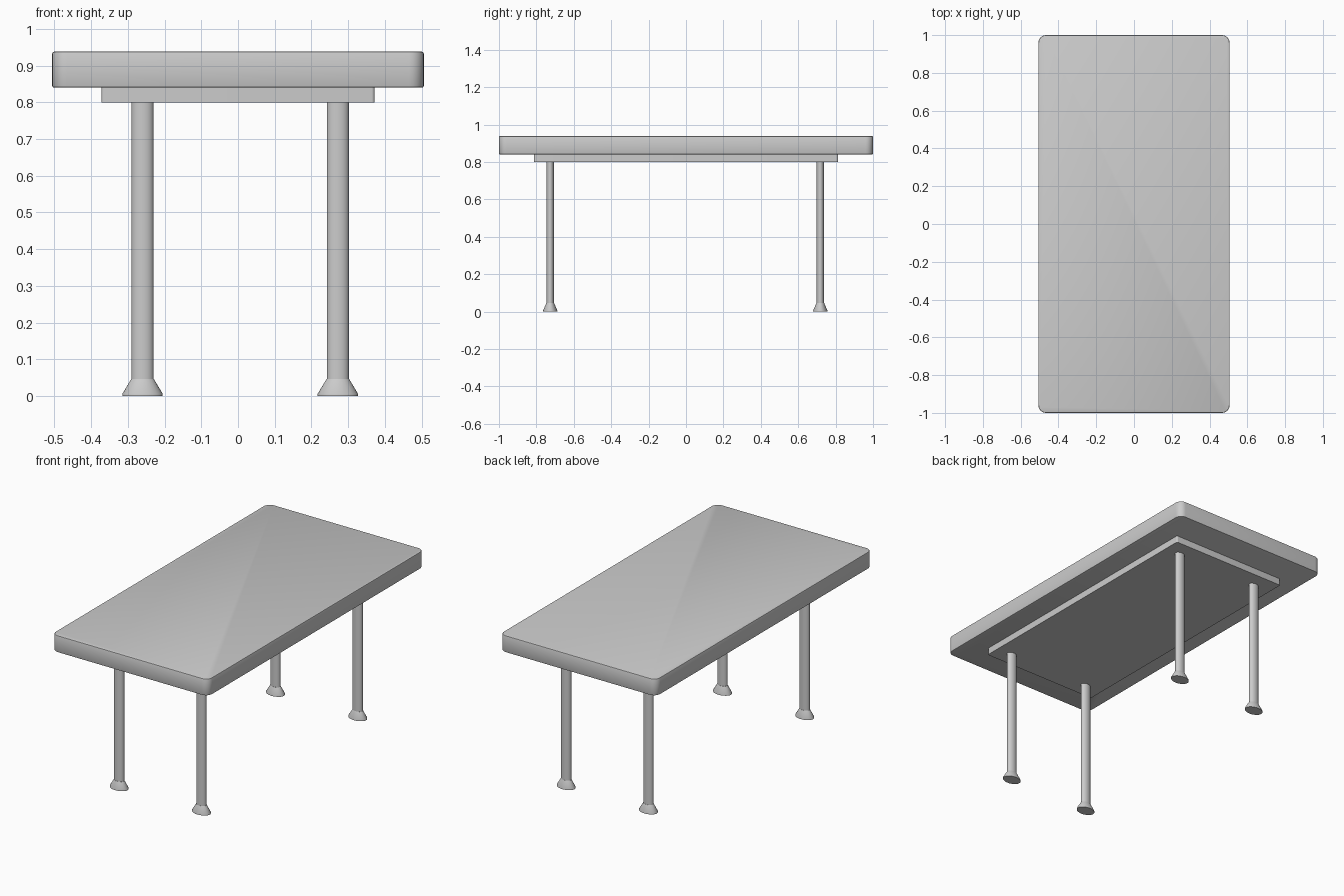
import bpy, bmesh, math

if "Cube" in bpy.data.objects:
    bpy.data.objects.remove(bpy.data.objects["Cube"])


def smooth(ob):
    bpy.ops.object.select_all(action='DESELECT')
    ob.select_set(True)
    bpy.context.view_layer.objects.active = ob
    bpy.ops.object.shade_smooth_by_angle(angle=math.radians(35))


def finish(name, bm):
    bmesh.ops.recalc_face_normals(bm, faces=bm.faces)
    me = bpy.data.meshes.new(name)
    bm.to_mesh(me)
    bm.free()
    ob = bpy.data.objects.new(name, me)
    bpy.context.collection.objects.link(ob)
    smooth(ob)
    return ob


def slab(name, hx, hy, z0, z1, corner, edge):
    """Box with rounded vertical corners and softened rims."""
    bm = bmesh.new()
    bmesh.ops.create_cube(bm, size=1)
    for v in bm.verts:
        v.co = (v.co.x * 2 * hx, v.co.y * 2 * hy, z0 + (v.co.z + 0.5) * (z1 - z0))
    upright = [e for e in bm.edges if abs(e.verts[0].co.z - e.verts[1].co.z) > 0.01]
    bmesh.ops.bevel(bm, geom=upright, offset=corner, segments=6, profile=0.5, affect='EDGES')
    if edge:
        rims = [e for e in bm.edges if abs(e.verts[0].co.z - e.verts[1].co.z) < 1e-5
                and any(abs(f.normal.z) < 0.5 for f in e.link_faces)]
        bmesh.ops.bevel(bm, geom=rims, offset=edge, segments=2, profile=0.5, affect='EDGES')
    return finish(name, bm)


def oval_lathe(name, x, y, rings, n=24):
    """Stack of oval rings (rx, ry, z), capped at both ends."""
    bm = bmesh.new()
    loops = []
    for rx, ry, z in rings:
        loops.append([bm.verts.new((x + rx * math.cos(2 * math.pi * i / n),
                                    y + ry * math.sin(2 * math.pi * i / n), z))
                      for i in range(n)])
    for a, b in zip(loops, loops[1:]):
        for i in range(n):
            j = (i + 1) % n
            bm.faces.new((a[i], a[j], b[j], b[i]))
    bm.faces.new(loops[0][::-1])
    bm.faces.new(loops[-1])
    return finish(name, bm)


# Table top and the thinner frame beneath it
slab("table_top", 0.506, 1.0, 0.84, 0.938, 0.04, 0.005)
slab("under_frame", 0.372, 0.813, 0.80, 0.842, 0.008, 0)

# Four oval legs with flared feet
for side, x in (("left", -0.26), ("right", 0.272)):
    for end, y in (("front", -0.726), ("back", 0.718)):
        oval_lathe(f"{end}_{side}_leg", x, y, [(0.03, 0.02, 0.04), (0.03, 0.02, 0.805)])
        oval_lathe(f"{end}_{side}_foot", x, y, [(0.055, 0.038, 0.0), (0.055, 0.038, 0.006),
                                                (0.031, 0.021, 0.046)])
